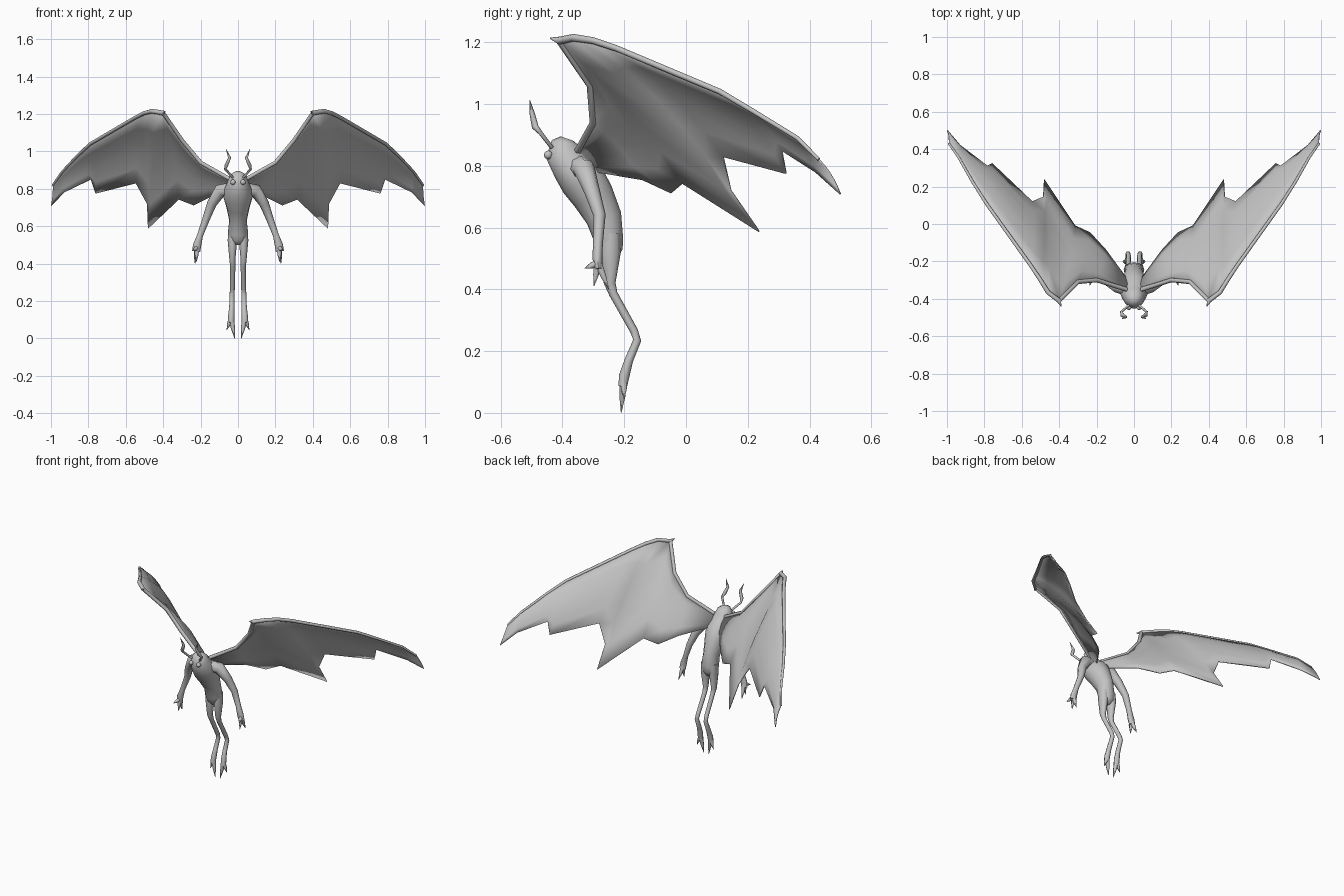
import bpy, bmesh, math
from mathutils import Vector

cube = bpy.data.objects.get("Cube")
if cube:
    bpy.data.objects.remove(cube, do_unlink=True)

skin = bpy.data.materials.new("grey skin")
skin.use_nodes = True
GREY = (0.55, 0.55, 0.55, 1.0)
skin.diffuse_color = GREY
skin.node_tree.nodes["Principled BSDF"].inputs["Base Color"].default_value = GREY

parts = []
AXIS_X = Vector((1, 0, 0))
AXIS_Y = Vector((0, 1, 0))


def finish(name, bm):
    """Turn a bmesh into a named, coloured object."""
    bmesh.ops.recalc_face_normals(bm, faces=bm.faces)
    mesh = bpy.data.meshes.new(name)
    bm.to_mesh(mesh)
    bm.free()
    obj = bpy.data.objects.new(name, mesh)
    bpy.context.collection.objects.link(obj)
    mesh.materials.append(skin)
    parts.append(obj)
    return obj


def tube(name, path, side=1, ref=AXIS_X, sides=8):
    """Loft oval rings along a path of (x, y, z, radius[, second radius])."""
    bm = bmesh.new()
    points = [Vector((p[0] * side, p[1], p[2])) for p in path]
    rings = []
    for i, centre in enumerate(points):
        before = points[max(i - 1, 0)]
        after = points[min(i + 1, len(points) - 1)]
        tangent = (after - before).normalized()
        v = tangent.cross(ref).normalized()
        u = v.cross(tangent)
        ru, rv = path[i][3], path[i][-1]
        ring = []
        for k in range(sides):
            a = math.tau * k / sides
            ring.append(bm.verts.new(centre + u * ru * math.cos(a) + v * rv * math.sin(a)))
        rings.append(ring)
    for low, high in zip(rings, rings[1:]):
        for k in range(sides):
            j = (k + 1) % sides
            bm.faces.new((low[k], low[j], high[j], high[k]))
    bm.faces.new(rings[0])
    bm.faces.new(rings[-1])
    return finish(name, bm)


def spike(name, base, tip, radius, side):
    """Tapered claw, finger or toe."""
    middle = [(a + b) / 2 for a, b in zip(base, tip)]
    path = [(*base, radius), (*middle, radius * 0.75), (*tip, 0.001)]
    return tube(name, path, side, AXIS_X, 6)


def membrane(name, ribs, side, bulge=0.03, steps=5):
    """Wing sheet between leading and trailing points, cupped underneath."""
    bm = bmesh.new()
    outward = Vector((-0.47, 0.63, 0.6))
    columns = []
    for n, (lead, trail) in enumerate(ribs):
        a, b = Vector(lead), Vector(trail)
        depth = bulge * min(1, (a - b).length / 0.5)
        column = []
        for s in range(steps + 1):
            t = s / steps
            p = a.lerp(b, t) + outward * depth * math.sin(math.pi * t)
            p.x *= side
            column.append(bm.verts.new(p))
        columns.append(column)
    for c, d in zip(columns, columns[1:]):
        for s in range(steps):
            bm.faces.new((c[s], c[s + 1], d[s + 1], d[s]))
    obj = finish(name, bm)
    thick = obj.modifiers.new("thickness", "SOLIDIFY")
    thick.thickness = 0.006
    thick.offset = 0
    return obj


# Head and torso in one curved body
tube("body", [
    (0, -.385, .888, .018, .022), (0, -.39, .874, .042, .045),
    (0, -.395, .84, .055, .06), (0, -.37, .795, .074, .064),
    (0, -.335, .755, .078, .075), (0, -.30, .70, .062, .068),
    (0, -.265, .63, .047, .058), (0, -.25, .56, .054, .047),
    (0, -.245, .525, .045, .04), (0, -.245, .50, .02, .02)], sides=12)

# Wing ribs: leading edge point, trailing edge point
RIBS = [
    ((.04, -.35, .85), (.04, -.29, .78)),
    ((.20, -.30, .94), (.15, -.14, .755)),
    ((.30, -.31, 1.06), (.235, -.047, .712)),
    ((.40, -.41, 1.205), (.315, -.01, .743)),
    ((.46, -.365, 1.215), (.48, .237, .587)),
    ((.50, -.30, 1.205), (.485, .145, .72)),
    ((.55, -.225, 1.18), (.545, .12, .83)),
    ((.79, .11, 1.04), (.76, .324, .775)),
    ((.86, .22, .975), (.785, .31, .85)),
    ((.94, .36, .89), (.93, .42, .78)),
    ((.99, .43, .82), (.998, .50, .708)),
]

for side, label in ((1, "left_"), (-1, "right_")):
    # Wing sheet, rolled leading edge and wrist claw
    membrane(label + "wing", RIBS, side)
    edge = [(*lead, .013 - .001 * n) for n, (lead, _) in enumerate(RIBS[3:])]
    tube(label + "wing_edge", [(.39, -.44, 1.213, .002)] + edge, side)
    tube(label + "wing_arm", [(*lead, .012) for lead, _ in RIBS[:4]], side, AXIS_Y, 6)

    # Arm
    tube(label + "arm", [
        (.04, -.345, .795, .038), (.095, -.33, .79, .036),
        (.14, -.305, .72, .026), (.17, -.28, .64, .02),
        (.203, -.285, .55, .016), (.218, -.287, .50, .016, .022),
        (.224, -.283, .465, .012, .022)], side, AXIS_Y)
    palm = (.221, -.285, .485)
    for finger, tip in (("thumb", (.238, -.328, .468)),
                        ("front_finger", (.222, -.298, .41)),
                        ("back_finger", (.23, -.25, .40))):
        spike(label + finger, palm, tip, .014, side)

    # Leg with a backward hock
    tube(label + "leg", [
        (.028, -.245, .58, .026, .032), (.03, -.245, .52, .025, .034),
        (.03, -.247, .42, .016, .019), (.028, -.235, .385, .014),
        (.03, -.168, .265, .013), (.032, -.158, .235, .013),
        (.033, -.185, .17, .014), (.036, -.20, .12, .017),
        (.037, -.205, .085, .017, .014)], side)
    ankle = (.036, -.202, .11)
    spike(label + "outer_toe", ankle, (.06, -.20, .045), .014, side)
    spike(label + "inner_toe", ankle, (.018, -.21, 0), .015, side)

    # Bent antenna
    tube(label + "antenna", [
        (.028, -.435, .86, .007), (.068, -.47, .905, .007),
        (.062, -.488, .925, .011), (.045, -.497, .965, .009),
        (.064, -.506, 1.013, .001)], side, AXIS_Y, 6)

    # Round eye
    bm = bmesh.new()
    bmesh.ops.create_uvsphere(bm, u_segments=12, v_segments=8, radius=.014)
    bmesh.ops.translate(bm, verts=bm.verts, vec=(.027 * side, -.446, .835))
    finish(label + "eye", bm)

# Smooth shading that keeps thin rims sharp
bpy.ops.object.select_all(action="DESELECT")
for obj in parts:
    obj.select_set(True)
bpy.context.view_layer.objects.active = parts[0]
bpy.ops.object.shade_smooth_by_angle(angle=math.radians(65))
